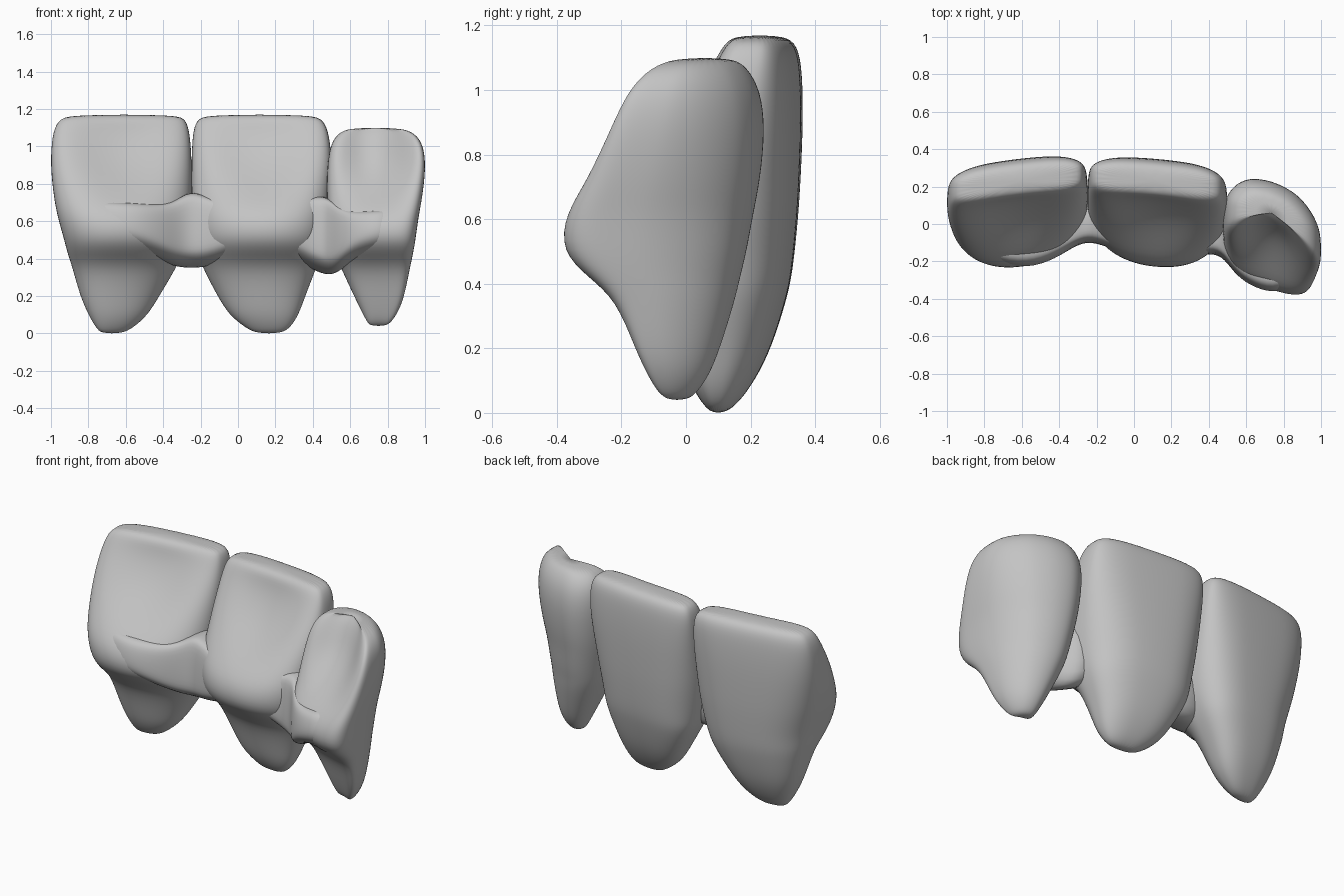
import bpy, bmesh, math

cube = bpy.data.objects.get("Cube")
if cube:
    bpy.data.objects.remove(cube, do_unlink=True)

enamel = bpy.data.materials.new("enamel_grey")
enamel.use_nodes = True
colour = (0.55, 0.55, 0.55, 1)
enamel.diffuse_color = colour
enamel.node_tree.nodes["Principled BSDF"].inputs["Base Color"].default_value = colour


def loft(name, rings):
    """Skin a closed solid through rings of equal length and round it off."""
    bm = bmesh.new()
    loops = [[bm.verts.new(p) for p in ring] for ring in rings]
    for a, b in zip(loops, loops[1:]):
        for i in range(len(a)):
            j = (i + 1) % len(a)
            bm.faces.new((a[i], a[j], b[j], b[i]))
    bm.faces.new(loops[0])
    bm.faces.new(loops[-1])
    bmesh.ops.recalc_face_normals(bm, faces=bm.faces)
    for face in bm.faces:
        face.smooth = True
    mesh = bpy.data.meshes.new(name)
    bm.to_mesh(mesh)
    bm.free()
    mesh.materials.append(enamel)
    obj = bpy.data.objects.new(name, mesh)
    bpy.context.collection.objects.link(obj)
    rounding = obj.modifiers.new("rounding", 'SUBSURF')
    rounding.levels = rounding.render_levels = 2


def spow(value, power):
    return math.copysign(abs(value) ** power, value)


def section(z, x0, x1, back, front, shear, bow, fossa, count=36):
    """Flat-backed outline, tapered and hollowed on the tongue side."""
    centre, half = (x0 + x1) / 2, (x1 - x0) / 2
    middle, depth = (back + front) / 2, (back - front) / 2
    hollow = fossa * math.sin(math.pi * (z - 0.65) / 0.5) if 0.65 < z < 1.15 else 0
    lip_power = 0.75 - 0.2 * z
    tongue_power = min(0.95, 1.7 - z)
    ring = []
    for i in range(count):
        angle = math.tau * i / count
        c, s = math.cos(angle), math.sin(angle)
        power = lip_power if s > 0 else tongue_power
        u, v = spow(c, power), spow(s, power)
        x = centre + half * u
        y = middle + depth * v + shear * (x - centre) - bow * u * u * half
        if v < 0:
            y -= hollow * (1 - u * u) ** 2 * v
        ring.append((x, y, z))
    return ring


def tooth(name, heights, depths, widths, shear, bow, fossa):
    loft(name, [section(z, *w, *d, shear, bow, fossa)
                for z, w, d in zip(heights, widths, depths)])


# Two broad incisors share heights and depth profile (back, front)
heights = (0, .03, .1, .2, .35, .42, .5, .62, .72, .9, 1.06, 1.14, 1.17)
depths = ((.12, .08), (.16, .05), (.21, .01), (.26, -.02), (.305, -.07), (.32, -.15),
          (.33, -.235), (.34, -.23), (.345, -.18), (.35, -.04), (.345, .09),
          (.33, .14), (.29, .18))
tooth("right_incisor", heights, depths,
      ((-.73, -.62), (-.76, -.56), (-.8, -.48), (-.845, -.42), (-.885, -.33), (-.91, -.3),
       (-.93, -.27), (-.965, -.25), (-.985, -.245), (-1.005, -.245), (-.995, -.255),
       (-.965, -.275), (-.9, -.32)),
      0.12, 0.04, 0.08)
tooth("middle_incisor", heights, depths,
      ((.1, .23), (.04, .28), (-.05, .325), (-.11, .36), (-.19, .42), (-.21, .44),
       (-.23, .46), (-.245, .48), (-.25, .49), (-.25, .505), (-.245, .49),
       (-.225, .46), (-.17, .4)),
      -0.09, 0.04, 0.08)

# Smaller corner tooth, turned round the bend of the arch
tooth("left_canine", (.04, .06, .12, .2, .35, .42, .5, .62, .72, .88, 1, 1.07, 1.1),
      ((0, -.04), (.03, -.07), (.07, -.1), (.1, -.13), (.145, -.18), (.16, -.27),
       (.18, -.36), (.2, -.34), (.22, -.27), (.235, -.16), (.22, -.08), (.18, -.01), (.14, .04)),
      ((.71, .79), (.69, .82), (.66, .86), (.62, .89), (.55, .92), (.52, .935),
       (.5, .95), (.48, .965), (.475, .985), (.475, 1.005), (.49, .995), (.53, .95), (.6, .87)),
      -0.32, 0.42, 0.1)

# Supporting band: x, front y, back y, bottom z, top z
path = ((-.94, .04, .12, .5, .71), (-.88, -.12, .12, .47, .73), (-.76, -.21, .1, .44, .71),
        (-.57, -.245, .1, .43, .7), (-.42, -.19, .14, .38, .69), (-.33, -.13, .17, .345, .71),
        (-.25, -.095, .18, .34, .77), (-.15, -.12, .17, .345, .72), (.07, -.22, .1, .43, .68),
        (.22, -.2, .1, .43, .71), (.38, -.16, .13, .34, .73), (.47, -.17, .12, .3, .74),
        (.53, -.26, .06, .31, .68), (.61, -.33, .0, .38, .65), (.75, -.38, -.08, .42, .66),
        (.84, -.33, -.1, .44, .67), (.92, -.2, -.1, .52, .69))


def band_ring(x, front, back, low, high):
    under = low + (back - front) * 0.18
    return [(x, back, high), (x, front + .1, high), (x, front + .04, high - .005),
            (x, front + .015, high - .05), (x, front, under + .08), (x, front + .01, under + .03),
            (x, front + .06, under - .01), (x, front + .14, low + .01), (x, back, low)]


loft("lingual_band", [band_ring(*p) for p in path])
